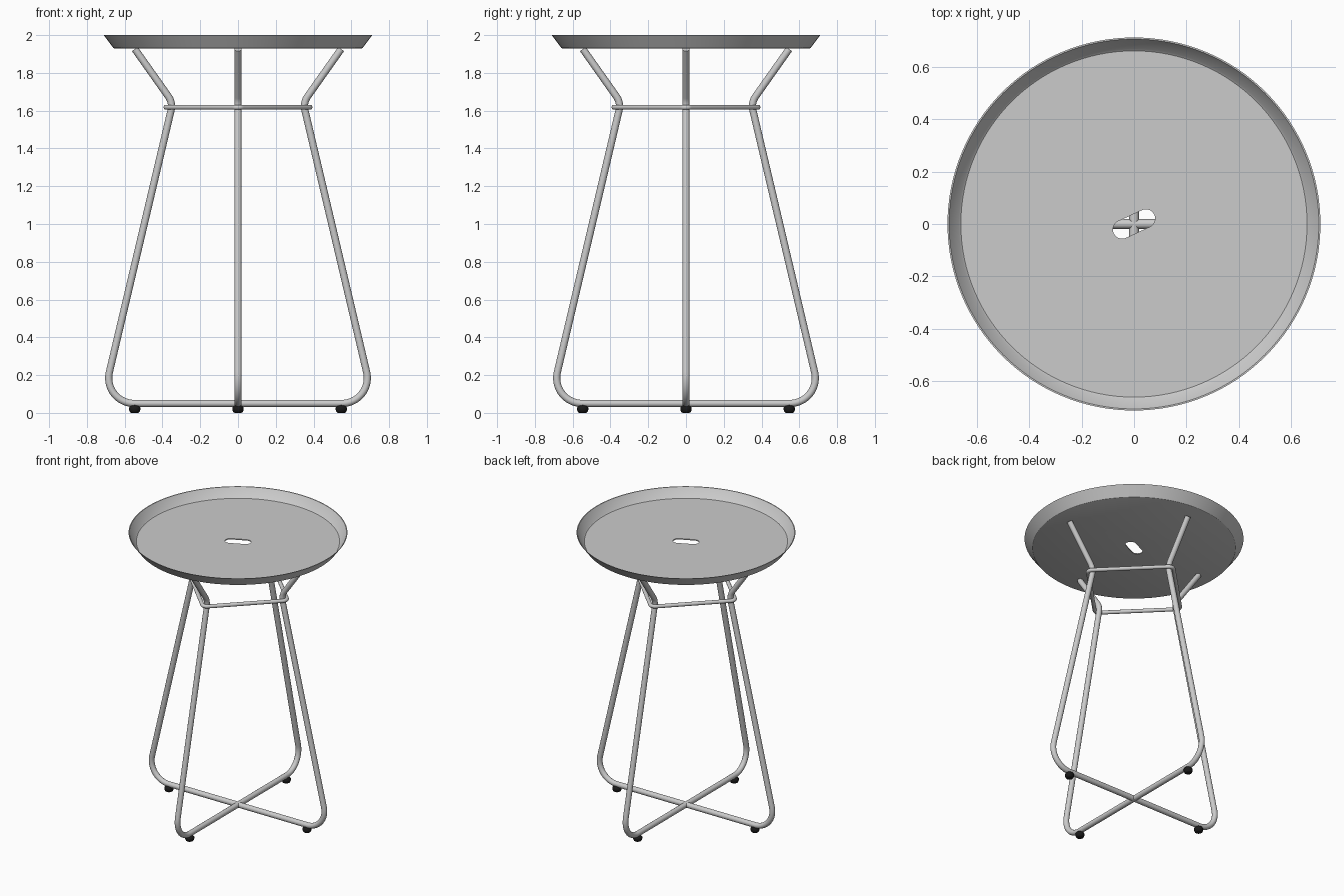
import bpy, bmesh
from math import pi, sin, cos, tan, radians
from mathutils import Vector

if "Cube" in bpy.data.objects:
    bpy.data.objects.remove(bpy.data.objects["Cube"])


def finish(obj, angle=35):
    bpy.ops.object.select_all(action='DESELECT')
    obj.select_set(True)
    bpy.context.view_layer.objects.active = obj
    bpy.ops.object.shade_smooth_by_angle(angle=radians(angle))


def mesh_object(name, bm):
    bmesh.ops.recalc_face_normals(bm, faces=bm.faces)
    me = bpy.data.meshes.new(name)
    bm.to_mesh(me)
    bm.free()
    obj = bpy.data.objects.new(name, me)
    bpy.context.collection.objects.link(obj)
    return obj


def lathe(name, profile, n):
    """Closed solid: rings of (radius, z), capped at both ends."""
    bm = bmesh.new()
    rings = [[bm.verts.new((r * cos(2 * pi * i / n), r * sin(2 * pi * i / n), z))
              for i in range(n)] for r, z in profile]
    for a, b in zip(rings, rings[1:]):
        for i in range(n):
            j = (i + 1) % n
            bm.faces.new((a[i], a[j], b[j], b[i]))
    bm.faces.new(rings[0])
    bm.faces.new(rings[-1])
    return mesh_object(name, bm)


def fillet(p0, p1, p2, t, steps):
    """Arc points rounding corner p1, starting t away from it."""
    p0, p1, p2 = Vector(p0), Vector(p1), Vector(p2)
    u, v = (p0 - p1).normalized(), (p2 - p1).normalized()
    half = u.angle(v) / 2
    r = t * tan(half)
    centre = p1 + (u + v).normalized() * (t / cos(half))
    a, b = p1 + u * t - centre, p1 + v * t - centre
    sweep = a.angle(b)
    return [centre + (a * sin(sweep * (1 - k / steps)) + b * sin(sweep * k / steps)) / sin(sweep)
            for k in range(steps + 1)]


def tube(name, points, radius, closed=False):
    cu = bpy.data.curves.new(name, 'CURVE')
    cu.dimensions = '3D'
    cu.bevel_depth = radius
    cu.bevel_resolution = 6
    cu.use_fill_caps = True
    sp = cu.splines.new('POLY')
    sp.points.add(len(points) - 1)
    for p, co in zip(sp.points, points):
        p.co = (*co, 1)
    sp.use_cyclic_u = closed
    obj = bpy.data.objects.new(name, cu)
    bpy.context.collection.objects.link(obj)
    bpy.ops.object.select_all(action='DESELECT')
    obj.select_set(True)
    bpy.context.view_layer.objects.active = obj
    bpy.ops.object.convert(target='MESH')
    obj = bpy.context.object
    finish(obj, 50)
    return obj


# Thin tray top with a flared rim
tray = lathe("tray_top", [(0.655, 1.930), (0.660, 1.932), (0.711, 2.0), (0.705, 2.0),
                          (0.668, 1.943), (0.660, 1.937)], 128)

# Plain slanted slot through the middle of the tray
bm = bmesh.new()
outline = []
for side in (1, -1):
    for k in range(17):
        a = -pi / 2 + pi * k / 16
        outline.append(bm.verts.new((side * (0.05 + 0.035 * cos(a)), side * 0.035 * sin(a), 1.9)))
face = bm.faces.new(outline)
top = bmesh.ops.extrude_face_region(bm, geom=[face])['geom']
bmesh.ops.translate(bm, vec=(0, 0, 0.08), verts=[g for g in top if isinstance(g, bmesh.types.BMVert)])
cutter = mesh_object("slot_cutter", bm)
cutter.rotation_euler.z = radians(25)
cutter.hide_render = True
bpy.context.view_layer.update()
cut = tray.modifiers.new("slot", 'BOOLEAN')
cut.operation = 'DIFFERENCE'
cut.solver = 'EXACT'
cut.object = cutter
finish(tray, 25)
bpy.ops.object.modifier_apply(modifier="slot")
bpy.data.objects.remove(cutter)
finish(tray, 25)

# Two crossing bent-rod leg frames
foot, waist, tip = (0.72, 0, 0.05), (0.345, 0, 1.642), (0.546, 0, 1.926)
half = ([Vector(tip)] + fillet(tip, waist, foot, 0.04, 8)
        + fillet(waist, foot, (0, 0, 0.05), 0.17, 18))
path = half + [Vector((-p.x, 0, p.z)) for p in reversed(half)]
tube("leg_frame_side_to_side", path, 0.019)
tube("leg_frame_front_to_back", [Vector((0, p.x, p.z)) for p in path], 0.019)

# Thin square brace wrapped around the four legs
ring = []
for q in range(4):
    c = Vector((0.350 * cos(q * pi / 2), 0.350 * sin(q * pi / 2), 1.618))
    for k in range(9):
        a = q * pi / 2 - pi / 4 + pi / 2 * k / 8
        ring.append(c + Vector((0.031 * cos(a), 0.031 * sin(a), 0)))
tube("waist_brace", ring, 0.013, closed=True)

# Black glides under the rod ends
black = bpy.data.materials.new("black_rubber")
black.diffuse_color = (0.01, 0.01, 0.01, 1)
black.use_nodes = True
black.node_tree.nodes["Principled BSDF"].inputs["Base Color"].default_value = black.diffuse_color
for i, side in enumerate(("right", "back", "left", "front")):
    glide = lathe("foot_glide_" + side, [(0.018, 0), (0.025, 0.004), (0.030, 0.016),
                                         (0.030, 0.027), (0.024, 0.036), (0.014, 0.042)], 24)
    glide.location = (0.547 * cos(i * pi / 2), 0.547 * sin(i * pi / 2), 0)
    glide.data.materials.append(black)
    finish(glide, 40)
